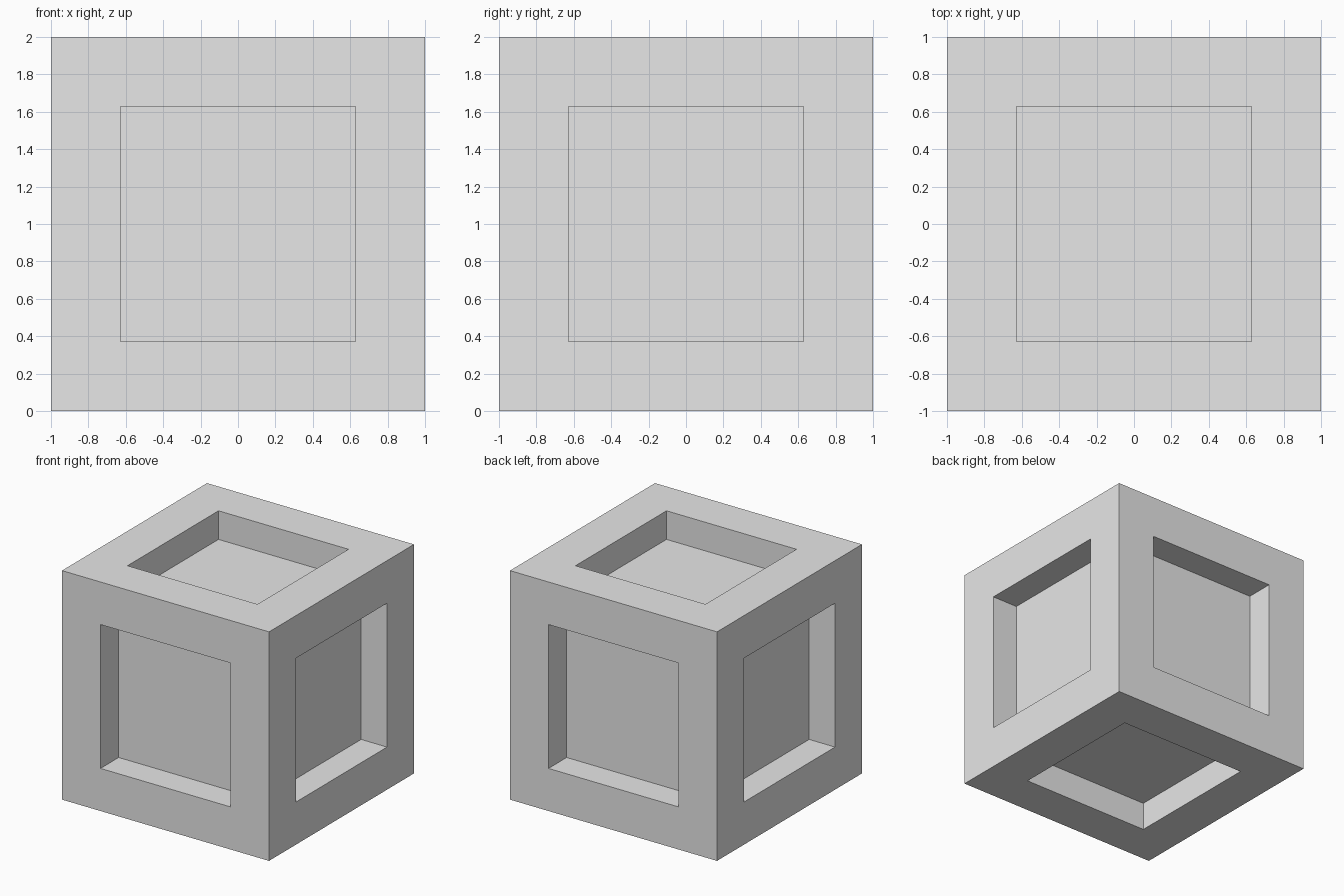
import bpy
import bmesh

SIZE = 2.0       # outer edge of the cube
OPENING = 1.256  # edge of each square recess
DEPTH = 0.25     # depth of each recess

# Remove the default object
default = bpy.data.objects.get("Cube")
if default:
    bpy.data.objects.remove(default, do_unlink=True)


def make_material(name, colour):
    mat = bpy.data.materials.new(name)
    mat.use_nodes = True
    mat.diffuse_color = colour
    mat.node_tree.nodes["Principled BSDF"].inputs["Base Color"].default_value = colour
    return mat


# Cube body
bm = bmesh.new()
bmesh.ops.create_cube(bm, size=SIZE)
bmesh.ops.translate(bm, verts=bm.verts, vec=(0, 0, SIZE / 2))
panels = bm.faces[:]

# Border frame on every side
bmesh.ops.inset_individual(bm, faces=panels, thickness=(SIZE - OPENING) / 2,
                           use_even_offset=True)

# Straight-walled recess pushed into every side
for panel in panels:
    panel.normal_update()
    inward = panel.normal * -DEPTH
    floor = bmesh.ops.extrude_discrete_faces(bm, faces=[panel])["faces"][0]
    bmesh.ops.translate(bm, verts=floor.verts[:], vec=inward)

bmesh.ops.recalc_face_normals(bm, faces=bm.faces)
mesh = bpy.data.meshes.new("recessed_cube")
bm.to_mesh(mesh)
bm.free()
mesh.materials.append(make_material("light_grey", (0.8, 0.8, 0.8, 1.0)))
cube = bpy.data.objects.new("recessed_cube", mesh)
bpy.context.collection.objects.link(cube)
